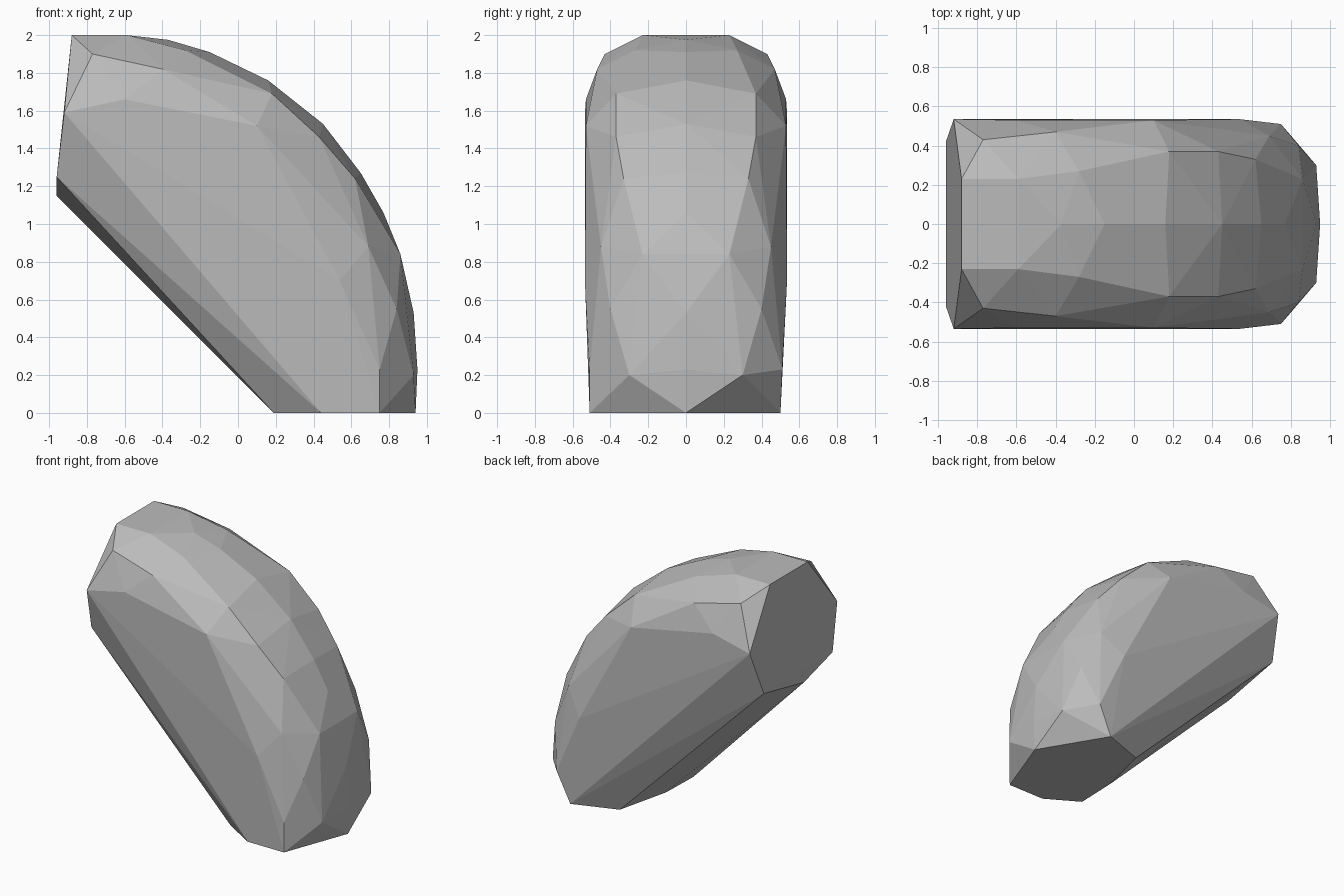
import bpy, bmesh

if "Cube" in bpy.data.objects:
    bpy.data.objects.remove(bpy.data.objects["Cube"])

# Curved ridge along the middle: (x, z)
ridge = [(-.37, 1.975), (-.15, 1.91), (.16, 1.76), (.45, 1.53), (.65, 1.27),
         (.77, 1.06), (.93, .53), (.95, .23), (.94, 0)]
# Shoulder beside the ridge, used on both sides: (x, y, z)
shoulder = [(-.88, .23, 2.0), (-.59, .23, 2.0), (-.28, .27, 1.92), (.18, .37, 1.69),
            (.43, .37, 1.46), (.62, .33, 1.24), (.86, .23, .84), (.93, .3, .2)]
# Widest outline of the flat sides, used on both sides
side = [(-.77, .43, 1.90), (-.92, .535, 1.59), (-.4, .47, 1.82), (-.6, .53, 1.66),
        (.1, .53, 1.52), (.69, .45, .88), (.54, .535, .7), (.84, .4, .55),
        (.75, .51, .23), (-.96, .42, 1.25)]
# Chipped, uneven rim of the flat foot: (x, y), and the low point of the end cut
foot = [(.64, .5), (.3, .38), (.2, -.04), (.19, -.36), (.44, -.51), (.75, -.51)]
end_tip = (-.96, -.07, 1.15)

points = [(x, 0, z) for x, z in ridge] + [(x, y, 0) for x, y in foot] + [end_tip]
for x, y, z in shoulder + side:
    points += [(x, y, z), (x, -y, z)]

# Faceted stone skinned around the outlines
bm = bmesh.new()
for p in points:
    bm.verts.new(p)
hull = bmesh.ops.convex_hull(bm, input=bm.verts)
loose = {g for g in hull["geom_interior"] + hull["geom_unused"]
         if isinstance(g, bmesh.types.BMVert)}
bmesh.ops.delete(bm, geom=list(loose), context='VERTS')
bmesh.ops.dissolve_limit(bm, angle_limit=.03, verts=bm.verts, edges=bm.edges)
bmesh.ops.recalc_face_normals(bm, faces=bm.faces)

mesh = bpy.data.meshes.new("stone")
bm.to_mesh(mesh)
bm.free()
stone = bpy.data.objects.new("stone", mesh)
bpy.context.collection.objects.link(stone)

# Plain grey
grey = bpy.data.materials.new("stone grey")
grey.diffuse_color = (.5, .5, .5, 1)
grey.use_nodes = True
grey.node_tree.nodes["Principled BSDF"].inputs["Base Color"].default_value = grey.diffuse_color
mesh.materials.append(grey)
